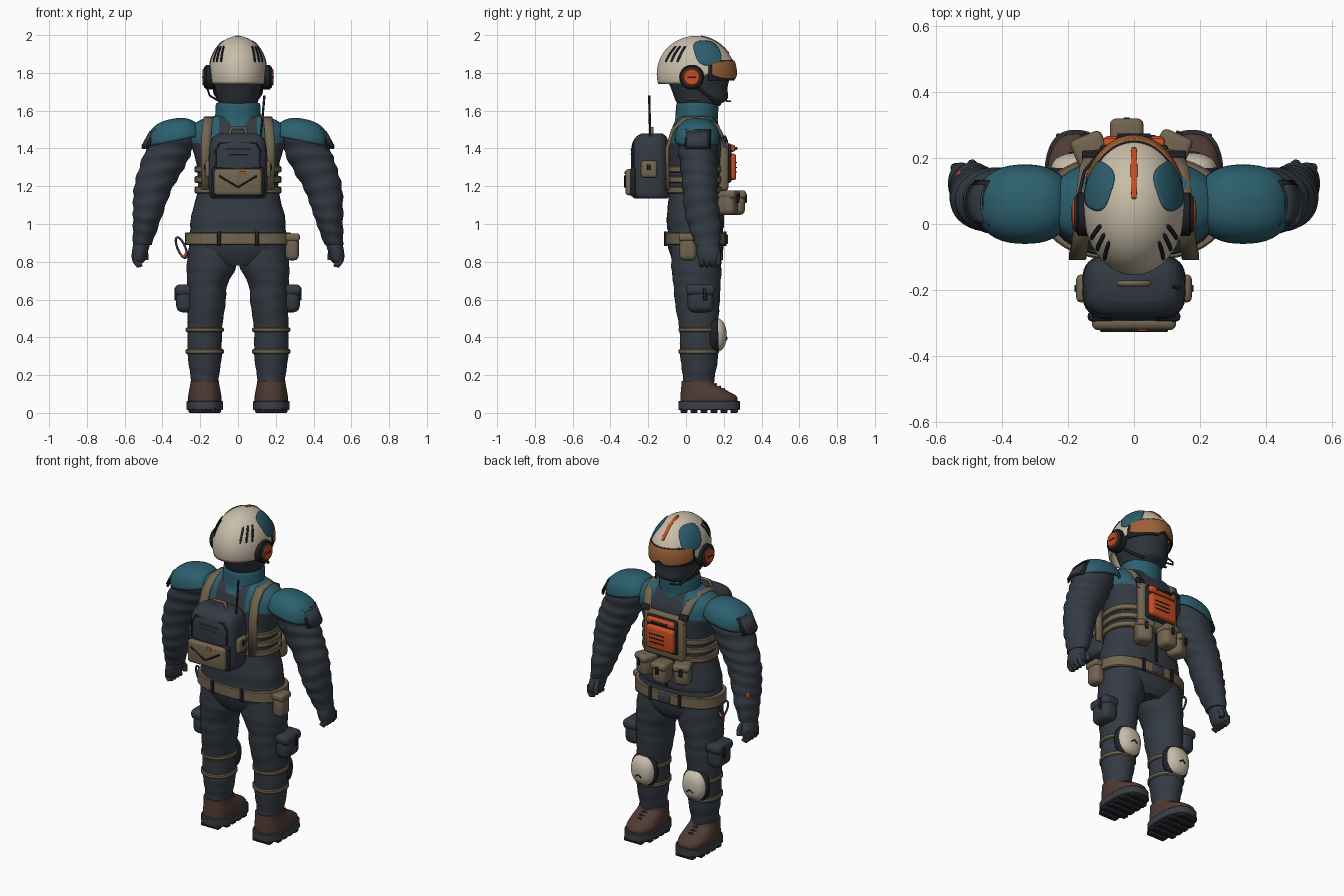
import bpy, bmesh
from math import sin, cos, pi, radians, copysign
from mathutils import Vector

if bpy.data.objects.get("Cube"):
    bpy.data.objects.remove(bpy.data.objects["Cube"], do_unlink=True)

def material(name, *rgb):
    m = bpy.data.materials.new(name)
    m.use_nodes = True
    m.diffuse_color = (*rgb, 1)
    bsdf = next(n for n in m.node_tree.nodes if n.type == 'BSDF_PRINCIPLED')
    bsdf.inputs["Base Color"].default_value = (*rgb, 1)
    return m

CLOTH = material("dark slate cloth", .034, .043, .056)
HOOD = material("hood charcoal", .027, .033, .042)
BLACK = material("near black", .013, .015, .019)
TEAL = material("teal", .025, .115, .155)
CREAM = material("cream shell", .58, .51, .40)
TAN = material("tan webbing", .17, .13, .08)
ORANGE = material("signal orange", .58, .075, .015)
BROWN = material("brown leather", .08, .043, .034)
AMBER = material("amber visor", .33, .12, .04)
GREY = material("sole grey", .042, .048, .056)

def finish(name, bm, mat, loc=(0, 0, 0), rot=(0, 0, 0), solid=0):
    bmesh.ops.recalc_face_normals(bm, faces=bm.faces)
    me = bpy.data.meshes.new(name)
    bm.to_mesh(me)
    bm.free()
    me.materials.append(mat)
    me.shade_smooth()
    me.set_sharp_from_angle(angle=radians(40))
    ob = bpy.data.objects.new(name, me)
    ob.location, ob.rotation_euler = loc, rot
    bpy.context.scene.collection.objects.link(ob)
    if solid:
        mod = ob.modifiers.new("thickness", 'SOLIDIFY')
        mod.thickness, mod.offset = solid, 0
    return ob

def sheet(name, rows, mat, solid=0):
    """Surface through equal rows of points, welded where rows meet."""
    bm = bmesh.new()
    rows = [[bm.verts.new(p) for p in row] for row in rows]
    for p, q in zip(rows, rows[1:]):
        for j in range(len(p) - 1):
            bm.faces.new((p[j], q[j], q[j + 1], p[j + 1]))
    bmesh.ops.remove_doubles(bm, verts=bm.verts, dist=.0001)
    return finish(name, bm, mat, solid=solid)

def outline(n, power):
    """Rounded-square unit outline as (x, y, angle)."""
    turn = [2 * pi * (k % n) / n for k in range(n + 1)]
    return [(*(copysign(abs(f) ** (2 / power), f) for f in (cos(t), sin(t))), t) for t in turn]

def catmull(a, b, c, d, t):
    return b + (c - a) * t / 2 + (a - b * 2.5 + c * 2 - d / 2) * t * t + (b * 1.5 - a / 2 - c * 1.5 + d / 2) * t ** 3

def loft(name, secs, mat, power=2, steps=6, fold=0, n=40):
    """Closed body through horizontal sections (x, y, z, rx, ry)."""
    secs = [Vector(s) for s in secs]
    rings = [(*secs[0][:3], 0, 0)]
    for quad in zip(secs[:1] + secs, secs, secs[1:], secs[2:] + secs[-1:]):
        rings += [catmull(*quad, k / steps) for k in range(steps)]
    rings += [secs[-1], (*secs[-1][:3], 0, 0)]
    rows = []
    for x, y, z, rx, ry in rings:
        folds = [(c, s, 1 + fold * sin(z * 85 + 2 * sin(a + z * 9))) for c, s, a in outline(n, power)]
        rows.append([(x + rx * w * c, y + ry * w * s, z) for c, s, w in folds])
    return sheet(name, rows, mat)

def band(name, x, y, z, rx, ry, h, mat, power=2):
    e = .005
    return loft(name, [(x, y, z + k * (h / 2 - i), rx - e + i, ry - e + i) for k, i in ((-1, 0), (-1, e), (1, e), (1, 0))],
                mat, power, 1)

def disc(name, x, y, z, r, depth, mat):
    ob = band(name, 0, 0, 0, r, r, depth, mat)
    ob.location, ob.rotation_euler = (x, y, z), (0, pi / 2, 0)

def box(name, loc, size, mat, bevel=.012, rot=(0, 0, 0)):
    bm = bmesh.new()
    bmesh.ops.create_cube(bm, size=1)
    bmesh.ops.scale(bm, vec=size, verts=bm.verts)
    bmesh.ops.bevel(bm, geom=bm.edges[:], offset=min(bevel, min(size) * .45), segments=3, profile=.5, affect='EDGES')
    return finish(name, bm, mat, loc, rot)

def ball(name, loc, radii, mat, rot=(0, 0, 0), power=2.3, dome=False):
    """Rounded-square ball, or its upper half as a shell."""
    bm = bmesh.new()
    bmesh.ops.create_uvsphere(bm, u_segments=40, v_segments=24, radius=1)
    if dome:
        bmesh.ops.delete(bm, geom=[v for v in bm.verts if v.co.z < -.05], context='VERTS')
    for v in bm.verts:
        v.co /= sum(abs(c) ** power for c in v.co) ** (1 / power)
    bmesh.ops.scale(bm, vec=radii, verts=bm.verts)
    return finish(name, bm, mat, loc, rot, .012 if dome else 0)

def tube(name, pts, r, mat, closed=False):
    cu = bpy.data.curves.new(name, 'CURVE')
    cu.dimensions, cu.bevel_depth, cu.bevel_resolution, cu.use_fill_caps = '3D', r, 2, True
    sp = cu.splines.new('POLY')
    sp.points.add(len(pts) - 1)
    sp.points.foreach_set("co", [c for p in pts for c in (*p, 1)])
    sp.use_cyclic_u = closed
    cu.materials.append(mat)
    bpy.context.scene.collection.objects.link(bpy.data.objects.new(name, cu))

def direction(lon, lat):
    lon, lat = radians(lon), radians(lat)
    return Vector((cos(lat) * sin(lon), cos(lat) * cos(lon), sin(lat)))

def on_head(d, scale):
    """Point on the helmet oval, which flares forward into a brow."""
    scale += .04 * max(0, d.y) ** 2 * min(1, max(0, (.7 - d.z) / .42))
    return Vector((d.x * .15, d.y * .2, d.z * .195)) * scale + Vector((0, .05, 1.795))

def shell(name, span, low, high, scale, mat, n=64, m=20):
    lons = [span * (2 * i / n - 1) for i in range(n + 1)]
    lats = [[low(a) + (high(a) - low(a)) * j / m for j in range(m + 1)] for a in lons]
    sheet(name, [[on_head(direction(a, b), scale) for b in row] for a, row in zip(lons, lats)], mat, .01)

def helmet_plate(name, lon, lat, a, b, mat, power=2, tilt=0, m=8):
    c, u = direction(lon, lat), direction(lon + 90, 0)
    v = c.cross(u)
    sheet(name, [[on_head((c + (u * (p * a + q * b * tilt) + v * q * b) * j / m).normalized(), 1.035)
                  for p, q, t in outline(40, power)] for j in range(m + 1)], mat, .006)

SIDES = ((1, "left"), (-1, "right"))
# Helmet, visor, painted plates and ear cups
shell("helmet", 180, lambda a: -16 + 33 * max(0, cos(radians(a))) ** .7, lambda a: 90, 1, CREAM)
shell("visor_frame", 70, lambda a: -10 + 7 * max(0, 1 - abs(a) / 14), lambda a: 21, 1.01, BLACK)
shell("visor", 65, lambda a: -7 + 7 * max(0, 1 - abs(a) / 14) + 6 * (a / 65) ** 6, lambda a: 19 - 4 * (a / 65) ** 4, 1.035, AMBER)
helmet_plate("helmet_stripe", 0, 57, .058, .48, ORANGE, 10)
for s, side in SIDES:
    helmet_plate("helmet_panel_" + side, s * 66, 36, .38, .44, TEAL, 3)
    for i in range(3):
        helmet_plate(f"helmet_slot_{side}_{i}", s * (116 + 12 * i), 32, .035, .25, BLACK, 4, s * .2)
    for part, x, r, mat in (("cup", .15, .066, BLACK), ("ring", .158, .056, GREY), ("cap", .164, .045, ORANGE)):
        disc(f"ear_{part}_{side}", s * x, .03, 1.777, r, .046, mat)
    box("ear_bar_" + side, (s * .187, .03, 1.777), (.005, .045, .008), BLACK, .002)
    tube("chin_strap_" + side, [(s * .13, .04, 1.74), (s * .122, .1, 1.69), (s * .08, .18, 1.63)], .008, BLACK)
tube("microphone_arm", [(-.17, .07, 1.74), (-.15, .16, 1.68), (-.1, .22, 1.65), (-.05, .235, 1.65)], .005, BLACK)

# Hooded head, neck folds and collar
loft("hood", [(0, .05, 1.56, .1, .09), (0, .06, 1.62, .1, .1), (0, .08, 1.66, .108, .138),
              (0, .07, 1.72, .122, .15), (0, .06, 1.8, .13, .17), (0, .05, 1.87, .1, .13)], HOOD, 2.2)
for i in range(3):
    band(f"neck_fold_{i}", 0, .06, 1.635 + i * .025, .108, .105 + i * .008, .022, HOOD)
loft("collar", [(0, .05, 1.51, .15, .125), (0, .055, 1.55, .124, .113), (0, .06, 1.63, .118, .112), (0, .06, 1.64, .11, .1)], TEAL)

# Jacket with a cleanly cut coloured yoke
jacket = loft("jacket", [(0, .045, .97, .25, .145), (0, .045, 1.03, .25, .147), (0, .05, 1.18, .215, .14),
                         (0, .052, 1.32, .22, .145), (0, .055, 1.44, .255, .145), (0, .055, 1.51, .25, .125),
                         (0, .055, 1.555, .19, .1), (0, .055, 1.575, .11, .08)], CLOTH, 2.4, fold=.006)
jacket.data.materials.append(TEAL)
bm = bmesh.new()
bm.from_mesh(jacket.data)
for co, no in (((.1, 0, 0), (1, 0, 0)), ((-.1, 0, 0), (1, 0, 0)), ((0, 0, 1.43), (0, 0, 1))):
    bmesh.ops.bisect_plane(bm, geom=bm.verts[:] + bm.edges[:] + bm.faces[:], plane_co=co, plane_no=no)
for f in bm.faces:
    mid = f.calc_center_median()
    f.material_index = int(mid.z > 1.43 and abs(mid.x) > .1)
bm.to_mesh(jacket.data)
box("jacket_zip", (0, .195, 1.2), (.016, .012, .44), BLACK, .003)

# Hips, belt and belt gear
loft("hips", [(0, .055, .78, .1, .11), (0, .055, .83, .22, .135), (0, .05, .9, .262, .15), (0, .05, .98, .25, .145)], CLOTH, 2.4)
band("belt", 0, .05, .922, .28, .163, .068, TAN, 2.4)
box("belt_buckle", (0, .212, .92), (.075, .02, .055), GREY)
for x, y in ((-.1, -.108), (.1, -.108), (-.1, .206), (.1, .206)):
    box("belt_loop", (x, y, .922), (.02, .016, .078), BLACK, .004)
box("belt_pouch", (.287, .01, .87), (.07, .09, .125), TAN, .025)
box("belt_pouch_flap", (.29, .01, .93), (.074, .096, .04), TAN)
ring = [(cos(k * pi / 8), sin(k * pi / 8)) for k in range(16)]
tube("carabiner", [(-.3 + .022 * c - .02 * s, .06, .875 + .055 * s) for c, s in ring], .006, GREY, True)
tube("carabiner_gate", [(-.302, .06, .835), (-.285, .06, .825), (-.272, .06, .845)], .008, ORANGE)
box("forearm_tab", (-.526, .15, 1.06), (.02, .02, .035), ORANGE, .004, (0, 0, -.8))

for s, side in SIDES:
    # Arm, glove, shoulder pad and wrapped badge
    arm = [(.3, .06, 1.53, .08, .06), (.34, .06, 1.47, .116, .104), (.37, .063, 1.38, .124, .102), (.412, .07, 1.28, .117, .098),
           (.452, .075, 1.18, .1, .093), (.476, .085, 1.06, .08, .092), (.49, .1, .98, .066, .085), (.508, .112, .89, .05, .064)]
    loft("sleeve_" + side, [(s * a[0], *a[1:]) for a in arm], CLOTH, fold=.035, steps=8)
    loft("glove_" + side, [(s * .508, .112, .9, .045, .055), (s * .52, .12, .85, .042, .064),
                           (s * .525, .125, .81, .036, .06), (s * .528, .128, .79, .02, .045)], CLOTH)
    for y in (.083, .112, .141, .17):
        tube("finger_" + side, [(s * .54, y, .84), (s * .542, y, .8), (s * .53, y, .782), (s * .51, y, .79)], .0145, CLOTH)
    tube("thumb_" + side, [(s * .495, .16, .87), (s * .49, .18, .84), (s * .49, .18, .81)], .016, CLOTH)
    ball("shoulder_pad_" + side, (s * .33, .06, 1.44), (.14, .114, .112), TEAL, (0, s * .2, 0), 2.4, True)
    for part, wide, tall, out, mat in (("badge_rim", 36, .05, 0, BLACK), ("badge", 29, .04, .006, CLOTH)):
        grid = [(h, radians(a)) for h in (-1, 0, 1) for a in range(-wide, wide + 1, wide // 4)]
        pts = [(s * (.358 + out + (.122 - h * tall * .55) * cos(a)), .063 + (.114 + out) * sin(a), 1.45 + h * tall) for h, a in grid]
        k = len(pts) // 3
        sheet(f"{part}_{side}", [pts[:k], pts[k:2 * k], pts[2 * k:]], mat, .01)

    # Leg, knee pad and thigh pouch
    x = s * .176
    loft("trouser_leg_" + side, [(s * .135, .055, .91, .12, .13), (s * .14, .055, .78, .132, .133), (s * .162, .058, .68, .106, .125),
                                 (s * .166, .06, .58, .1, .118), (x, .067, .44, .091, .102), (x, .07, .3, .09, .1),
                                 (x, .068, .2, .076, .086), (x, .065, .14, .07, .08)], CLOTH, fold=.014)
    for z in (.325, .44):
        band("knee_strap_" + side, x, .068, z, .101, .107, .024, TAN)
    ball("knee_pad_rim_" + side, (x, .15, .41), (.087, .038, .1), BLACK)
    ball("knee_pad_" + side, (x, .155, .412), (.078, .06, .09), CREAM)
    tube("knee_mark_" + side, [(x - .02, .214, .385), (x, .216, .4), (x + .02, .214, .385)], .004, BLACK)
    box("thigh_pouch_" + side, (s * .28, .078, .602), (.095, .14, .14), CLOTH, .035)
    box("thigh_pouch_flap_" + side, (s * .284, .078, .65), (.1, .152, .06), CLOTH, .024)
    box("thigh_pouch_strap_" + side, (s * .331, .1, .63), (.01, .02, .07), BLACK, .004)

    # Boot
    loft("boot_" + side, [(x, .12, .04, .088, .15), (x, .12, .085, .088, .15), (x, .095, .118, .083, .122),
                          (x, .068, .148, .077, .092), (x, .06, .17, .075, .083)], BROWN, 2.5)
    band("boot_sole_" + side, x, .122, .039, .096, .163, .05, GREY, 2.6)
    for i in range(6):
        box("tread_" + side, (x, -.01 + i * .053, .012), (.17 if 0 < i < 5 else .12, .038, .024), BLACK, .006)
    for y, z in ((.13, .165), (.152, .152), (.174, .139), (.196, .127)):
        tube("lace_" + side, [(x - .035, y, z - .012), (x, y + .006, z), (x + .035, y, z - .012)], .006, BLACK)

    # Shoulder strap
    path = [(.168, -.095, 1.18), (.172, -.1, 1.4), (.165, -.07, 1.5), (.158, -.01, 1.556), (.15, .09, 1.56),
            (.14, .165, 1.52), (.125, .2, 1.45), (.1, .21, 1.38)]
    sheet("shoulder_strap_" + side, [[(s * px + w, y, z) for w in (-.025, .025)] for px, y, z in path], TAN, .018)
    box("strap_buckle_" + side, (s * .13, .208, 1.45), (.055, .02, .035), BLACK, .005, (.4, 0, 0))

# Chest rig
for z in (1.18, 1.235, 1.29):
    band("rib_band", 0, .052, z, .229, .154, .036, TAN, 2.4)
box("chest_plate", (0, .2, 1.31), (.27, .05, .27), TAN, .02)
box("chest_panel_back", (0, .225, 1.322), (.208, .03, .208), BLACK)
box("chest_panel", (0, .243, 1.302), (.188, .046, .14), ORANGE, .016)
box("chest_panel_top", (0, .24, 1.401), (.188, .04, .038), ORANGE)
tube("chest_handle", [(-.05, .25, 1.4), (-.045, .268, 1.4), (.045, .268, 1.4), (.05, .25, 1.4)], .007, BLACK)
for z in (1.275, 1.3, 1.325):
    box("panel_groove", (.015, .266, z), (.1, .006, .006), BLACK, .001)
for x, y, turn in ((-.13, .215, .4), (-.022, .262, 0), (.115, .22, -.4)):
    box("chest_pouch", (x, y, 1.11), (.095, .1, .125), TAN, .028, (0, 0, turn))
    box("pouch_flap", (x, y + .004, 1.156), (.102, .106, .045), TAN, .018, (0, 0, turn))
    box("pouch_clip", (x - sin(turn) * .054, y + .054, 1.135), (.02, .014, .045), BLACK, .004, (0, 0, turn))

# Backpack
loft("backpack", [(0, -.185, 1.135, .135, .085), (0, -.19, 1.16, .152, .1), (0, -.19, 1.28, .157, .102),
                  (0, -.19, 1.4, .152, .1), (0, -.185, 1.455, .136, .085), (0, -.18, 1.48, .1, .055)], CLOTH, 3.4, 4)
arch = [(.12, 1.3), (.118, 1.39), (.095, 1.43)]
tube("pack_zip", [(-x, -.277, z) for x, z in arch] + [(x, -.277, z) for x, z in arch[::-1]], .006, BLACK)
for z, w in ((1.395, .13), (1.37, .1)):
    box("pack_stitch", (0, -.29, z), (w, .008, .007), GREY, .002)
box("pocket_trim", (0, -.28, 1.222), (.28, .03, .155), BLACK)
box("pack_pocket", (0, -.3, 1.222), (.255, .042, .14), TAN, .018)
tube("pocket_cord", [(-.1, -.322, 1.255), (0, -.322, 1.195), (.1, -.322, 1.255)], .005, BLACK)
box("pocket_tab", (.025, -.321, 1.272), (.03, .008, .016), ORANGE, .003)
tube("pack_handle", [(-.045, -.18, 1.475), (-.035, -.18, 1.508), (.035, -.18, 1.508), (.045, -.18, 1.475)], .009, TAN)
for s, side in SIDES:
    box("pack_side_pouch_" + side, (s * .158, -.195, 1.29), (.034, .085, .09), TAN, .016)
    box("pack_side_clip_" + side, (s * .176, -.195, 1.3), (.008, .022, .03), BLACK, .003)
tube("antenna", [(.12, -.19, 1.44), (.122, -.19, 1.48), (.14, -.195, 1.68)], .006, BLACK)
